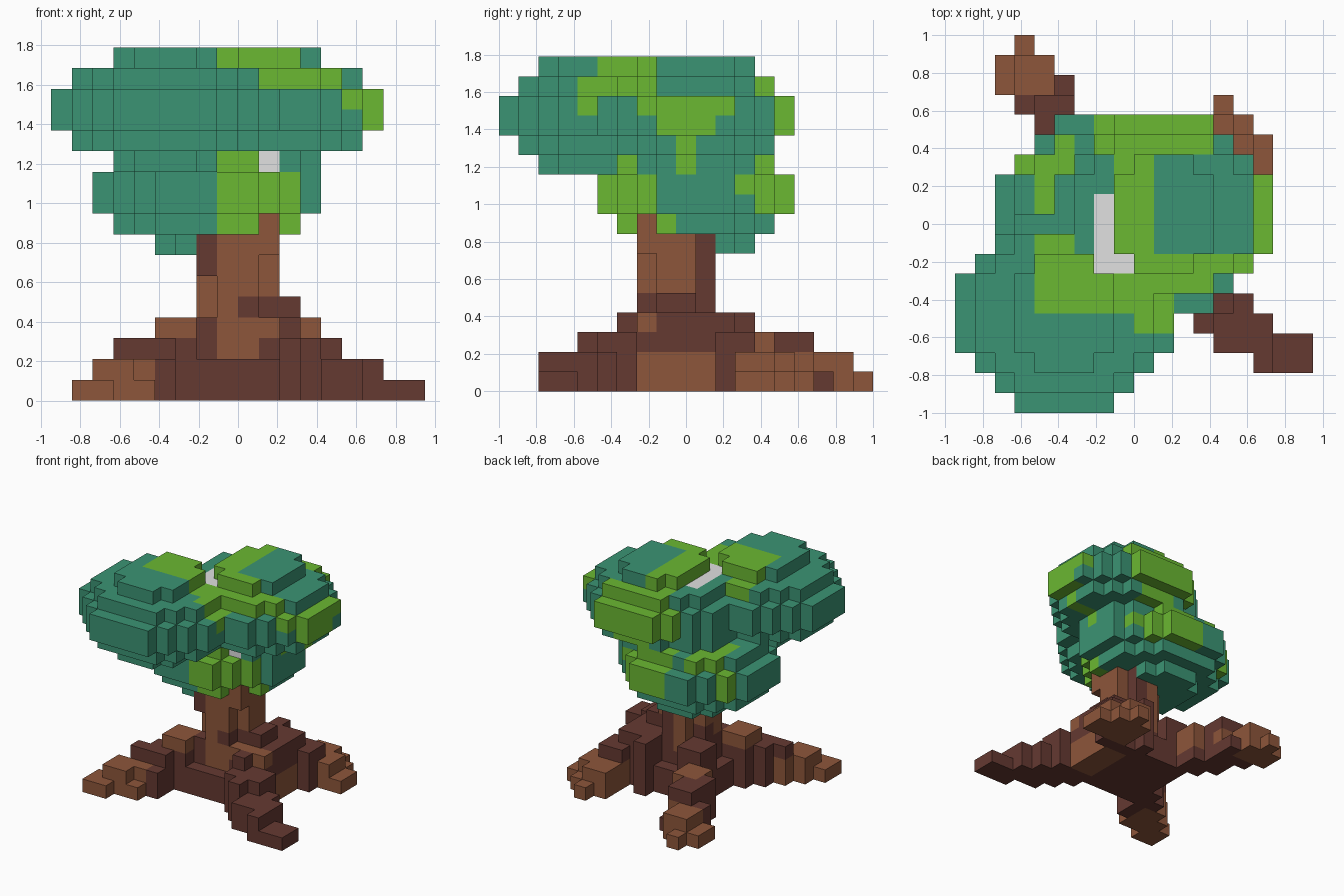
import bpy
import bmesh
from mathutils import Vector

cube = bpy.data.objects.get("Cube")
if cube:
    bpy.data.objects.remove(cube)

UNIT = 2 / 19                       # edge of one block
ORIGIN = Vector((-9, -9.5, 0))      # grid corner, in blocks


def make_material(name, rgb):
    mat = bpy.data.materials.new(name)
    mat.use_nodes = True
    color = (*rgb, 1)
    mat.diffuse_color = color
    mat.node_tree.nodes["Principled BSDF"].inputs["Base Color"].default_value = color
    return mat


MATERIALS = [
    make_material("teal leaf", (.044, .296, .174)),
    make_material("light leaf", (.145, .48, .032)),
    make_material("brown bark", (.268, .093, .043)),
    make_material("dark bark", (.13, .041, .031)),
    make_material("pale grey", (.75, .75, .75)),
]
TEAL, LIGHT, BROWN, DARK, GREY = range(len(MATERIALS))

blocks = {}     # cell -> (part name, colour)


def inside(cell, boxes):
    """True if the cell lies in any box (x0, x1, y0, y1, z0, z1), ends excluded."""
    i, j, k = cell
    return any(a <= i < b and c <= j < d and e <= k < f for a, b, c, d, e, f in boxes)


# Patch boxes for each part
CROWN_LEFT_LIGHT = [
    (4, 9, 5, 8, 14, 17), (4, 6, 8, 9, 14, 17), (9, 11, 4, 7, 14, 16),
]
CROWN_RIGHT_LIGHT = [
    (8, 10, 6, 13, 15, 17), (9, 15, 7, 8, 15, 17), (9, 14, 6, 7, 15, 16),
    (7, 13, 13, 15, 13, 16), (14, 16, 6, 8, 14, 15), (15, 16, 8, 12, 14, 15),
    (15, 16, 8, 11, 13, 14), (12, 15, 9, 10, 11, 13), (9, 12, 13, 15, 12, 13),
]
CROWN_LOW_LIGHT = [
    (8, 12, 5, 8, 8, 11), (8, 10, 6, 8, 11, 12), (12, 13, 7, 8, 9, 10),
    (11, 13, 8, 9, 8, 9), (7, 13, 13, 15, 9, 12), (7, 13, 12, 13, 10, 12),
    (4, 5, 10, 13, 9, 12), (3, 6, 12, 13, 9, 12), (5, 6, 12, 14, 9, 12),
]
CORE_GREY = [(7, 8, 7, 11, 15, 16), (8, 9, 7, 8, 15, 16), (10, 11, 7, 8, 11, 12)]
BARK_LIGHT = [
    (8, 11, 7, 10, 5, 10), (7, 8, 8, 10, 5, 10), (8, 9, 10, 11, 3, 8),
    (8, 10, 6, 8, 2, 4), (8, 9, 6, 8, 4, 5), (7, 8, 7, 9, 4, 6),
    (5, 7, 6, 8, 3, 4), (10, 13, 7, 8, 3, 4), (1, 5, 2, 6, 0, 2),
    (11, 13, 7, 11, 0, 2), (12, 16, 12, 16, 0, 2), (2, 5, 16, 19, 0, 2),
    (5, 6, 15, 16, 1, 2), (5, 7, 12, 14, 1, 3),
]

# Crown clumps: stacked octagonal layers (half width, half depth, corner limit)
LAYERS = [(2, 2.5, 3.5), (4, 3.5, 5.5), (5, 4.5, 6.5)]
LAYERS += LAYERS[::-1]


def add_clump(name, ci, cj, base, light):
    for level, (hx, hy, limit) in enumerate(LAYERS):
        for i in range(ci - 5, ci + 6):
            for j in range(cj - 5, cj + 5):
                dx, dy = abs(i - ci), abs(j + .5 - cj)
                if dx <= hx and dy <= hy and dx + dy <= limit:
                    cell = (i, j, base + level)
                    color = LIGHT if inside(cell, light) else TEAL
                    if inside(cell, CORE_GREY):
                        color = GREY
                    blocks[cell] = (name, color)


add_clump("lower_crown", 7, 10, 7, CROWN_LOW_LIGHT)
add_clump("right_crown", 10, 10, 11, CROWN_RIGHT_LIGHT)
add_clump("left_crown", 5, 5, 11, CROWN_LEFT_LIGHT)


def add_bark(name, cell):
    blocks[cell] = (name, BROWN if inside(cell, BARK_LIGHT) else DARK)


# Trunk: square column, corners notched except the front ones near the crown,
# on a wider foot two blocks high
for k in range(9):
    low, high = (6, 11) if k < 2 else (7, 10)
    for i in range(low, high + 1):
        for j in range(low, high + 1):
            corner = i in (low, high) and j in (low, high)
            kept = k in (2, 3) or (k > 6 and (i, j) == (10, 7)) or (k in (6, 7) and i == j == 7)
            if not corner or kept:
                add_bark("trunk", (i, j, k))

# Roots: stepped runs of square columns (x, y, width, height)
ROOTS = {
    "front_left_root": [(16, 2, 2, 1), (15, 2, 1, 2), (14, 3, 2, 2), (13, 3, 2, 2),
                        (13, 4, 2, 2), (12, 4, 1, 3), (12, 5, 2, 3), (11, 5, 2, 3),
                        (11, 6, 1, 4), (10, 7, 3, 4), (10, 8, 2, 5)],
    "front_right_root": [(1, 2, 2, 1), (3, 3, 2, 1), (2, 3, 2, 2), (4, 4, 2, 2),
                         (3, 5, 1, 3), (4, 5, 2, 3), (5, 6, 2, 4)],
    "back_right_root": [(3, 18, 1, 1), (2, 16, 2, 1), (3, 16, 2, 2), (5, 16, 1, 1),
                        (3, 15, 1, 2), (4, 14, 2, 3), (4, 13, 2, 3), (5, 12, 2, 3),
                        (6, 10, 2, 4)],
    "back_left_root": [(13, 15, 1, 1), (13, 13, 2, 1), (14, 12, 2, 1), (12, 13, 2, 2),
                       (13, 12, 2, 2), (12, 11, 2, 3), (10, 9, 3, 4), (10, 12, 1, 4)],
}
for name, steps in ROOTS.items():
    for x, y, width, height in steps:
        for i in range(x, x + width):
            for j in range(y, y + width):
                for k in range(height):
                    if (i, j, k) not in blocks:
                        add_bark(name, (i, j, k))


# Meshes: one per part, keeping only faces that touch open air
def build_part(name):
    bm = bmesh.new()
    for cell, (part, color) in blocks.items():
        if part != name:
            continue
        center = Vector(cell) + Vector((.5, .5, .5)) + ORIGIN
        for axis in range(3):
            for sign in (-1, 1):
                normal = Vector((0, 0, 0))
                normal[axis] = sign
                if tuple(int(c + n) for c, n in zip(cell, normal)) in blocks:
                    continue
                u = Vector((0, 0, 0))
                u[(axis + 1) % 3] = .5
                v = normal.cross(u)
                mid = center + normal / 2
                corners = [mid - u - v, mid + u - v, mid + u + v, mid - u + v]
                face = bm.faces.new([bm.verts.new(p * UNIT) for p in corners])
                face.material_index = color
    bmesh.ops.remove_doubles(bm, verts=bm.verts[:], dist=UNIT / 100)
    mesh = bpy.data.meshes.new(name)
    bm.to_mesh(mesh)
    bm.free()
    for mat in MATERIALS:
        mesh.materials.append(mat)
    bpy.context.collection.objects.link(bpy.data.objects.new(name, mesh))


for part_name in sorted({part for part, _ in blocks.values()}):
    build_part(part_name)
